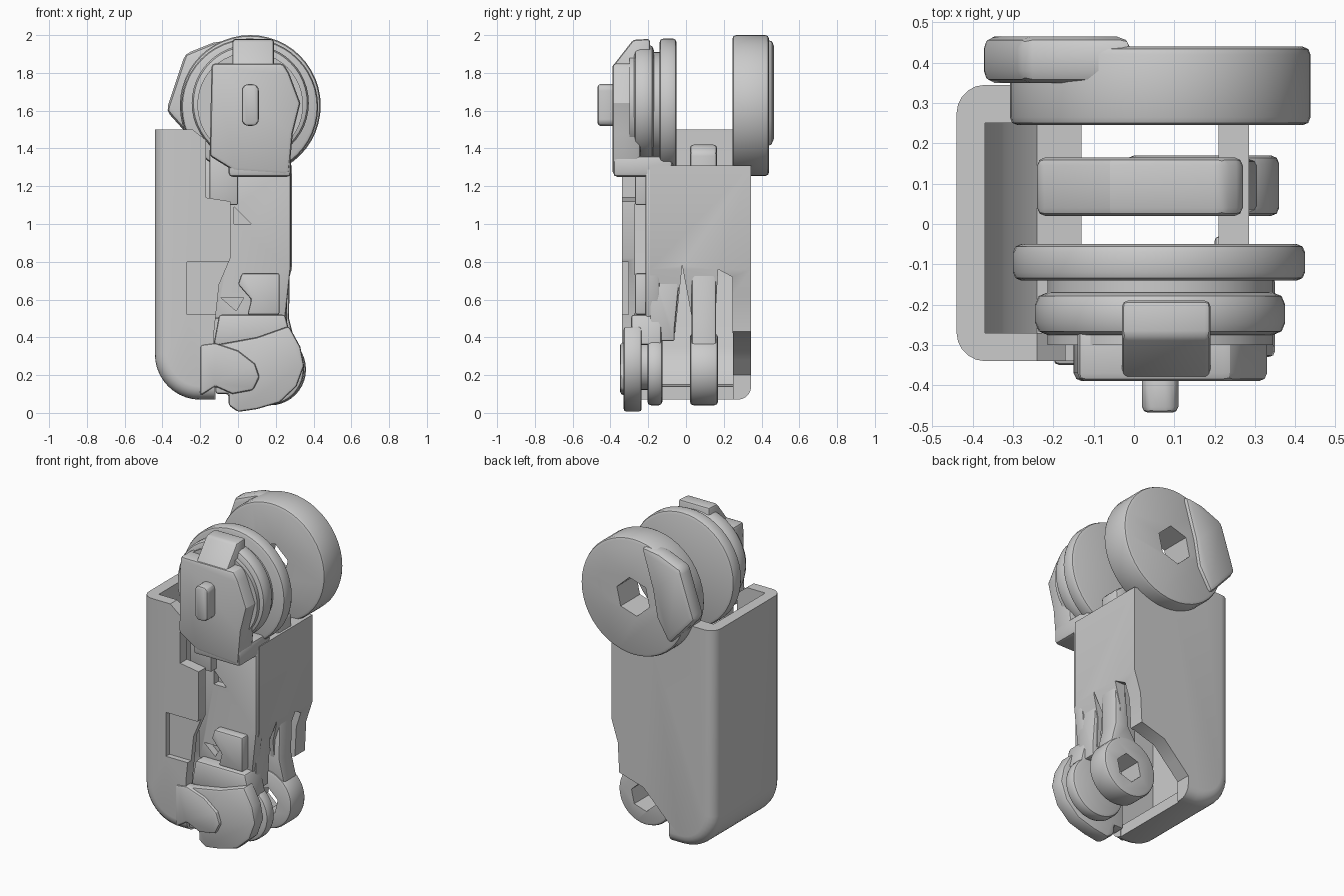
import bpy, bmesh, math
from mathutils import Vector


def circle(cx, cz, r, n=48, start=0.0):
    return [(cx + r * math.cos(start + 2 * math.pi * i / n),
             cz + r * math.sin(start + 2 * math.pi * i / n)) for i in range(n)]


def apply_mod(ob, mod):
    bpy.context.view_layer.objects.active = ob
    bpy.ops.object.modifier_apply(modifier=mod.name)


def prism(name, pts, a, b, axis='y', bevel=0.015, segs=2):
    """Extrude a profile: (x, z) along y, or (y, z) along x."""
    bm = bmesh.new()
    conv = (lambda p, t: Vector((p[0], t, p[1]))) if axis == 'y' else (lambda p, t: Vector((t, p[0], p[1])))
    lo = [bm.verts.new(conv(p, a)) for p in pts]
    hi = [bm.verts.new(conv(p, b)) for p in pts]
    bm.faces.new(lo)
    bm.faces.new(hi)
    for i in range(len(pts)):
        j = (i + 1) % len(pts)
        bm.faces.new((lo[i], lo[j], hi[j], hi[i]))
    bmesh.ops.recalc_face_normals(bm, faces=bm.faces)
    me = bpy.data.meshes.new(name)
    bm.to_mesh(me)
    bm.free()
    ob = bpy.data.objects.new(name, me)
    bpy.context.collection.objects.link(ob)
    if bevel:
        m = ob.modifiers.new("bevel", 'BEVEL')
        m.width, m.segments, m.limit_method, m.angle_limit = bevel, segs, 'ANGLE', math.radians(35)
        apply_mod(ob, m)
    return ob


def boolean(ob, pts, a, b, axis='y', op='DIFFERENCE'):
    cutter = prism("cutter", pts, a, b, axis, 0)
    cutter.hide_render = True
    m = ob.modifiers.new("bool", 'BOOLEAN')
    m.operation, m.solver, m.object = op, 'EXACT', cutter
    apply_mod(ob, m)
    bpy.data.objects.remove(cutter)


def rect(x0, x1, z0, z1):
    return [(x0, z0), (x1, z0), (x1, z1), (x0, z1)]


# Hollow channel body: rounded solid, trimmed to the back silhouette, hollowed
corner = [(-0.2 + 0.24 * math.cos(t), 0.31 + 0.24 * math.sin(t))
          for t in [math.pi + i * math.pi / 20 for i in range(11)]]
body = prism("channel_body", corner + [(0.5, 0.07), (0.5, 1.8), (-0.44, 1.8)],
             -0.34, 0.345, bevel=0.07, segs=5)
boolean(body, [(-0.6, -0.1), (-0.12, -0.1), (-0.12, 0.2), (-0.04, 0.28), (0.06, 0.38), (0.23, 0.43),
               (0.24, 0.62), (0.285, 0.76), (0.285, 1.31), (0.0, 1.31), (-0.24, 1.5), (-0.6, 1.5)],
        -0.6, 0.6, op='INTERSECT')
boolean(body, [(-0.37, 2), (-0.37, 0.35), (-0.32, 0.22), (-0.24, 0.15), (-0.13, 0.14),
               (-0.13, -0.1), (0.21, -0.1), (0.21, 2)], -0.27, 0.25)
boolean(body, [(-0.17, 2), (-0.17, 1.14), (-0.04, 1.12), (-0.04, 0.82), (-0.1, 0.68), (-0.13, 0.4),
               (-0.12, -0.1), (0.6, -0.1), (0.6, 2)], -0.6, -0.19)
boolean(body, [(-0.27, 0.52), (0.05, 0.52), (0.05, 0.8), (-0.27, 0.8)], -0.6, -0.305)
boolean(body, [(-0.5, 0.1), (-0.06, 0.1), (-0.06, 0.4), (-0.02, 0.78), (0.05, 0.4), (0.15, 0.4),
               (0.17, 0.76), (0.245, 0.72), (0.245, -0.2), (-0.5, -0.2)], 0.15, 0.6, axis='x')

# Front plate of the tower, with a small triangular opening
plate = prism("front_plate", [(-0.13, 0.5), (0.25, 0.5), (0.28, 0.78), (0.28, 1.3), (-0.13, 1.3)],
              -0.215, -0.14, bevel=0.012)
boolean(plate, [(-0.02, 1.0), (0.07, 1.0), (-0.02, 1.09)], -0.4, -0.17)
boolean(plate, [(-0.09, 0.61), (0.03, 0.61), (-0.01, 0.54)], -0.4, -0.17)
prism("front_catch", [(0.05, 0.52), (0.22, 0.52), (0.22, 0.74), (0.02, 0.74), (0.0, 0.68), (0.07, 0.6)],
      -0.27, -0.19, bevel=0.012)
prism("right_strip", [(-0.19, 0.38), (-0.06, 0.38), (-0.06, 0.45), (-0.03, 0.76), (-0.19, 0.76)],
      0.2, 0.26, axis='x', bevel=0.01)

# Upper rear wheel with hexagonal hole and pointed lobe
hexagon = circle(0.065, 1.63, 0.12, 6, 0.3)
rear = prism("rear_wheel", circle(0.065, 1.627, 0.373), 0.245, 0.44, bevel=0.02)
boolean(rear, hexagon, 0, 0.7)
prism("rear_wheel_lobe", [(-0.38, 1.6), (-0.28, 1.9), (-0.13, 1.96), (0.0, 1.98), (-0.08, 1.72),
                          (-0.11, 1.55), (-0.2, 1.4)], 0.35, 0.465, bevel=0.03)
hub = prism("rear_wheel_hub", circle(0.0, 1.63, 0.001, 3), 0.3, 0.31, bevel=0)
bpy.data.objects.remove(hub)

# Upper front knuckle: stacked discs, cap block and pin
prism("knuckle_inner_disc", circle(0.062, 1.62, 0.362), -0.14, -0.05, bevel=0.02)
prism("knuckle_groove_core", circle(0.065, 1.63, 0.28), -0.3, -0.1, bevel=0)
prism("knuckle_outer_disc", circle(0.065, 1.64, 0.31), -0.275, -0.17, bevel=0.03)
prism("knuckle_cap", [(-0.15, 1.36), (-0.02, 1.28), (0.27, 1.26), (0.29, 1.48), (0.33, 1.64),
                      (0.27, 1.8), (0.24, 1.85), (-0.14, 1.85)], -0.39, -0.24, bevel=0.02)
prism("knuckle_crest", [(-0.385, 1.5), (-0.385, 1.84), (-0.28, 1.975), (-0.19, 1.98), (-0.19, 1.5)],
      -0.03, 0.19, axis='x', bevel=0.015)
prism("knuckle_shelf", rect(-0.05, 0.28, 1.25, 1.36), -0.385, -0.07, bevel=0.02)
prism("knuckle_neck", rect(-0.15, 0.0, 1.1, 1.4), -0.27, -0.17, bevel=0.01)
prism("pin", [(0.02, 1.54), (0.04, 1.52), (0.09, 1.52), (0.11, 1.54), (0.11, 1.72),
              (0.09, 1.74), (0.04, 1.74), (0.02, 1.72)], -0.468, -0.37, bevel=0.025)

# Inner link plate and lower middle ring
prism("inner_link", [(-0.24, 0.95), (0.27, 0.95), (0.27, 1.38), (0.22, 1.42), (-0.06, 1.42), (-0.24, 1.3)],
      0.02, 0.165, bevel=0.02)
ring = prism("lower_ring", circle(0.17, 0.23, 0.19, 40), 0.02, 0.17, bevel=0.02)
boolean(ring, circle(0.18, 0.22, 0.09, 6, 0.3), -0.2, 0.3)
prism("ring_arm", [(0.08, 0.36), (0.31, 0.34), (0.27, 0.5), (0.275, 0.8), (0.2, 0.8), (0.17, 0.5)],
      0.03, 0.16, bevel=0.015)

# Lower front foot: two round cheeks, shoulder and hooked lip
foot = [(-0.05, 0.04), (0.0, 0.005), (0.1, 0.02), (0.22, 0.055), (0.31, 0.14), (0.35, 0.25),
        (0.33, 0.35), (0.27, 0.46), (0.1, 0.4), (-0.12, 0.36), (-0.12, 0.1), (-0.05, 0.1)]
prism("foot_outer_cheek", foot, -0.33, -0.235, bevel=0.015)
cheek = prism("foot_inner_cheek", circle(0.16, 0.23, 0.19, 40), -0.205, -0.125, bevel=0.02)
prism("foot_core", circle(0.16, 0.25, 0.13, 24), -0.25, -0.19, bevel=0)
prism("foot_shoulder", [(-0.13, 0.36), (0.29, 0.36), (0.25, 0.52), (-0.1, 0.52)],
      -0.29, -0.13, bevel=0.015)
prism("foot_lip", [(-0.2, 0.09), (-0.12, 0.14), (-0.03, 0.1), (0.08, 0.12), (0.115, 0.19), (0.09, 0.26),
                   (0.0, 0.33), (-0.12, 0.37), (-0.2, 0.36)], -0.35, -0.28, bevel=0.015)

# Smooth shading with crisp edges
for ob in bpy.context.scene.objects:
    ob.select_set(True)
    bpy.context.view_layer.objects.active = ob
bpy.ops.object.shade_smooth_by_angle(angle=math.radians(30))
